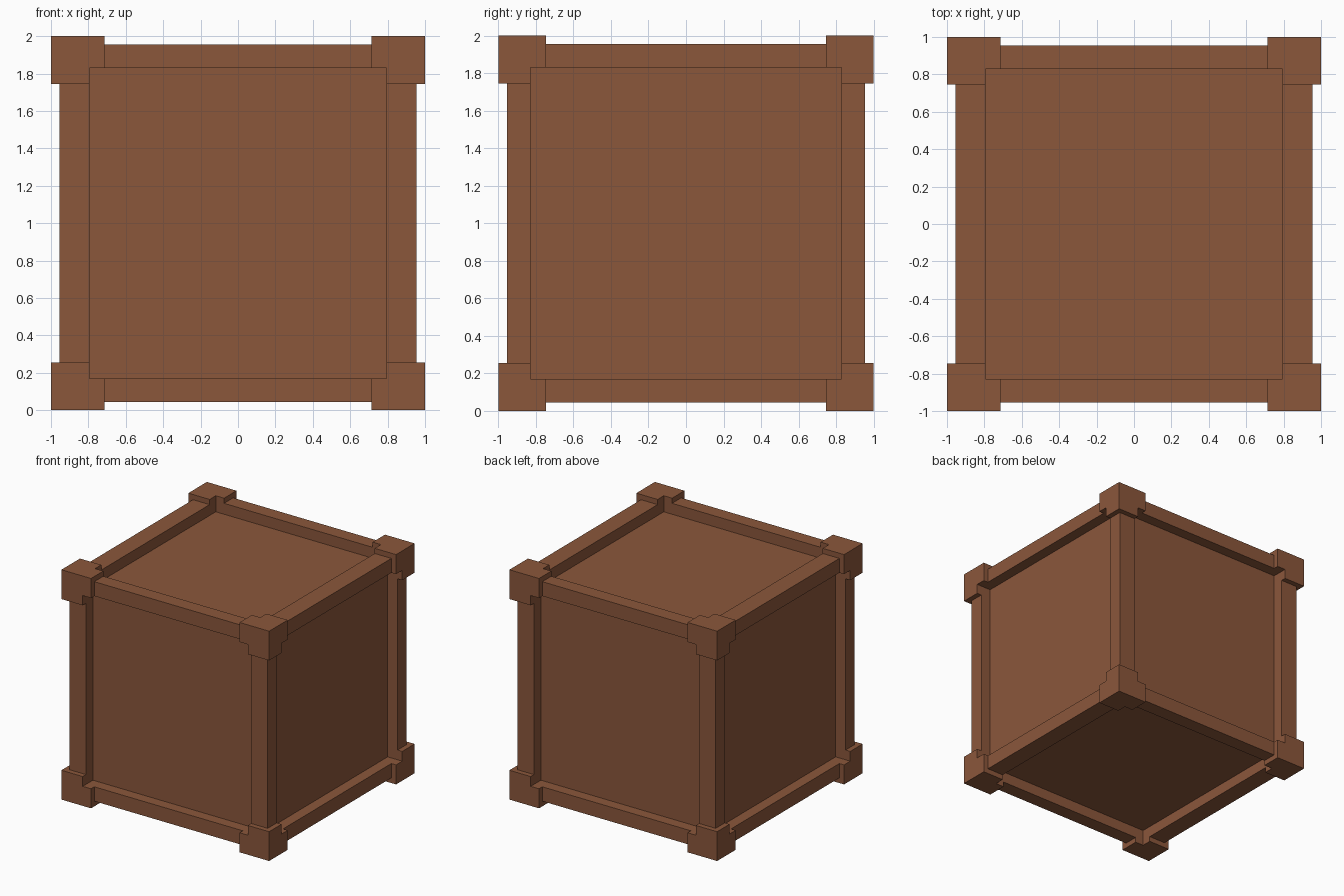
import bpy
import bmesh
from itertools import product
from mathutils import Vector

cube = bpy.data.objects.get("Cube")
if cube:
    bpy.data.objects.remove(cube, do_unlink=True)

# Half sizes of the crate, measured from its centre
CENTRE = Vector((0, 0, 1))
ARM_END = (0.715, 0.745, 0.745)    # where the corner caps stop
OPENING = (0.795, 0.83, 0.83)      # edge of the sunken panels
BEAM = 0.955                       # outside of the beams
CAP = 1.0                          # outside of the corner caps
PANEL = 0.86                       # surface of the sunken panels

wood = bpy.data.materials.new("brown_wood")
wood.use_nodes = True
wood.diffuse_color = (0.258, 0.095, 0.044, 1)
wood.node_tree.nodes["Principled BSDF"].inputs["Base Color"].default_value = wood.diffuse_color


def add_box(bm, low, high):
    low, high = Vector(low), Vector(high)
    verts = bmesh.ops.create_cube(bm, size=1)["verts"]
    bmesh.ops.scale(bm, vec=high - low, verts=verts)
    bmesh.ops.translate(bm, vec=(low + high) / 2, verts=verts)


def finish(name, bm, mirror_axes=(False, False, False)):
    mesh = bpy.data.meshes.new(name)
    bm.to_mesh(mesh)
    bm.free()
    mesh.materials.append(wood)
    obj = bpy.data.objects.new(name, mesh)
    obj.location = CENTRE
    bpy.context.collection.objects.link(obj)
    if any(mirror_axes):
        mirror = obj.modifiers.new("Mirror", "MIRROR")
        mirror.use_axis = mirror_axes
        mirror.use_mirror_merge = False
    return obj


# Sunken panels on all six sides
bm = bmesh.new()
add_box(bm, [-PANEL] * 3, [PANEL] * 3)
finish("panels", bm)

# Four beams along each axis
for axis, name in enumerate(("crosswise_beams", "depth_beams", "upright_beams")):
    low, high = list(OPENING), [BEAM] * 3
    low[axis], high[axis] = -ARM_END[axis], ARM_END[axis]
    bm = bmesh.new()
    add_box(bm, low, high)
    finish(name, bm, [i != axis for i in range(3)])

# Corner caps: a block whose three inner notches leave the panels clear
bm = bmesh.new()
for cell in product((0, 1), repeat=3):
    if sum(cell) >= 2:
        add_box(bm,
                [OPENING[i] if c else ARM_END[i] for i, c in enumerate(cell)],
                [CAP if c else OPENING[i] for i, c in enumerate(cell)])
bmesh.ops.remove_doubles(bm, verts=bm.verts, dist=0.0001)

# Drop the walls between neighbouring cells, then join flat faces
inner = [f for f in bm.faces if all(len(e.link_faces) > 2 for e in f.edges)]
seen = {}
for face in bm.faces:
    key = tuple(round(c, 3) for c in face.calc_center_median())
    seen.setdefault(key, []).append(face)
shared = {f for group in seen.values() if len(group) > 1 for f in group} | set(inner)
bmesh.ops.delete(bm, geom=list(shared), context="FACES")
bmesh.ops.dissolve_limit(bm, angle_limit=0.01, verts=bm.verts, edges=bm.edges)
bmesh.ops.recalc_face_normals(bm, faces=bm.faces)
finish("corner_caps", bm, (True, True, True))
